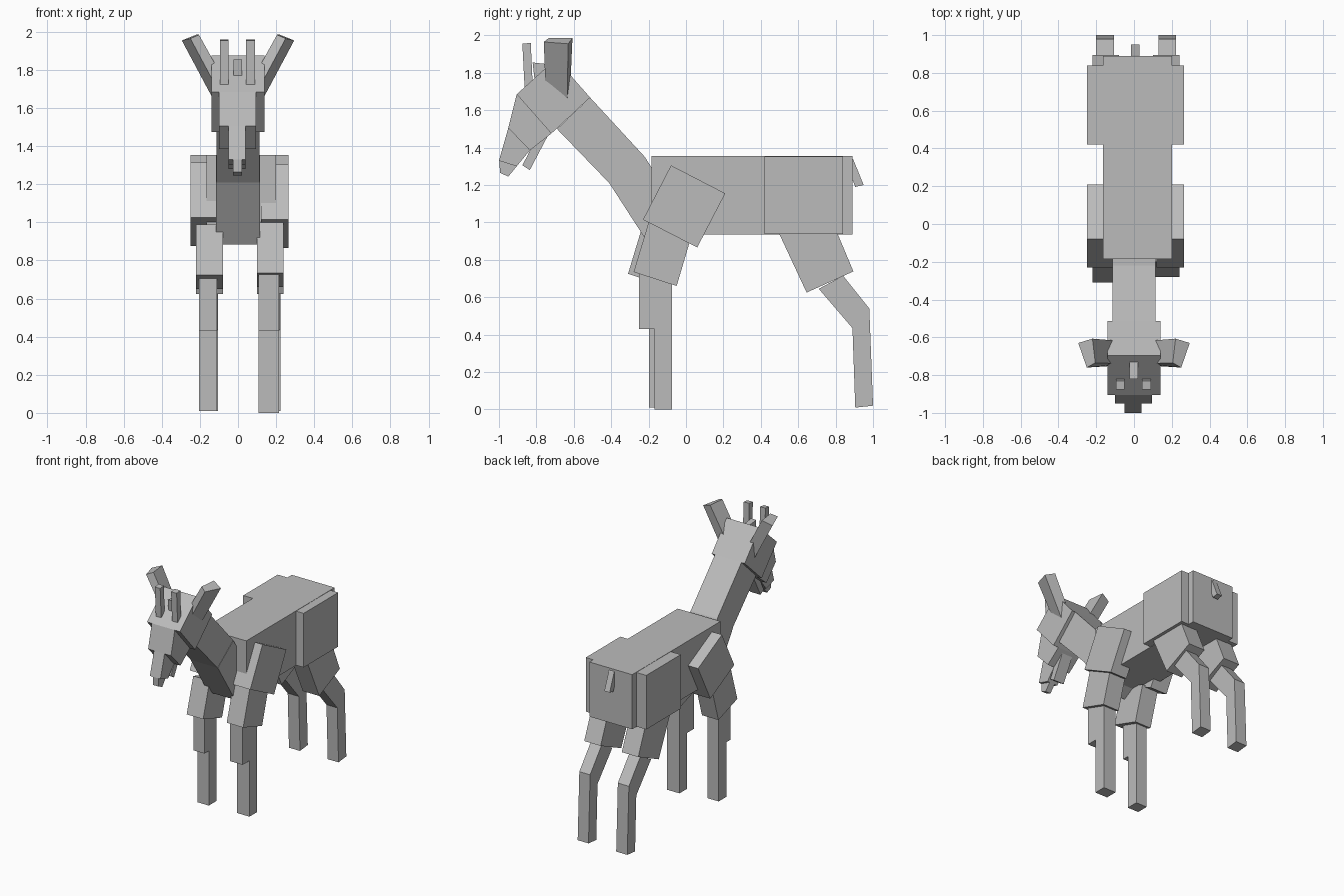
import bpy, bmesh

grey = bpy.data.materials.new("plain grey")
grey.diffuse_color = (0.5, 0.5, 0.5, 1)


def loft(name, a, b):
    """Solid between two matching rings of points."""
    bm = bmesh.new()
    va = [bm.verts.new(p) for p in a]
    vb = [bm.verts.new(p) for p in b]
    bm.faces.new(va)
    bm.faces.new(vb[::-1])
    n = len(va)
    for i in range(n):
        j = (i + 1) % n
        bm.faces.new((va[j], va[i], vb[i], vb[j]))
    bmesh.ops.recalc_face_normals(bm, faces=bm.faces)
    mesh = bpy.data.meshes.new(name)
    bm.to_mesh(mesh)
    bm.free()
    mesh.materials.append(grey)
    ob = bpy.data.objects.new(name, mesh)
    bpy.context.collection.objects.link(ob)
    return ob


def slab(name, x0, x1, profile, dy=0, dz=0):
    """Side profile of (y, z) points extruded from x0 to x1."""
    return loft(name, [(x0, y + dy, z + dz) for y, z in profile],
                [(x1, y + dy, z + dz) for y, z in profile])


def rect(y0, y1, z0, z1):
    return [(y0, z0), (y1, z0), (y1, z1), (y0, z1)]


# Body
slab("torso", -0.165, 0.20, rect(-0.185, 0.89, 0.935, 1.355))
slab("rump", -0.25, 0.265, rect(0.42, 0.84, 0.937, 1.353))
slab("tail", -0.015, 0.03, [(0.87, 1.355), (0.895, 1.335), (0.95, 1.20),
                            (0.905, 1.19), (0.87, 1.28)])

# Neck
slab("lower_neck", -0.115, 0.115, [(-0.22, 1.35), (-0.41, 1.21), (-0.20, 0.885), (0.0, 1.0)])
slab("upper_neck", -0.113, 0.113, [(-0.513, 1.668), (-0.22, 1.35), (-0.41, 1.21), (-0.69, 1.5)])

# Head and snout
slab("head", -0.14, 0.14, [(-0.905, 1.685), (-0.72, 1.475), (-0.513, 1.668), (-0.695, 1.875)])
slab("muzzle", -0.10, 0.095, [(-0.905, 1.685), (-0.95, 1.505), (-0.835, 1.385), (-0.72, 1.475)])
slab("nose", -0.05, 0.04, [(-0.95, 1.505), (-1.0, 1.33), (-0.905, 1.30), (-0.835, 1.385)])
slab("nose_tip", -0.025, 0.02, [(-0.997, 1.33), (-0.995, 1.265), (-0.95, 1.245), (-0.905, 1.30)])
slab("jaw", -0.05, 0.04, [(-0.73, 1.48), (-0.835, 1.28), (-0.875, 1.305), (-0.80, 1.45)])

# Horns and forelock
horn = [(-0.863, 1.725), (-0.82, 1.74), (-0.83, 1.96), (-0.875, 1.955)]
slab("left_horn", -0.095, -0.05, horn)
slab("right_horn", 0.043, 0.09, horn)
slab("forelock", -0.024, 0.02, [(-0.81, 1.765), (-0.71, 1.79), (-0.73, 1.845), (-0.82, 1.855)])

# Ears
for side, s in (("left", -1), ("right", 1)):
    tip = [(0.295, -0.63, 1.955), (0.22, -0.607, 1.985), (0.205, -0.735, 1.985), (0.25, -0.76, 1.965)]
    base = [(0.14, -0.635, 1.665), (0.065, -0.62, 1.695), (0.05, -0.74, 1.705), (0.095, -0.75, 1.675)]
    loft(side + "_ear", [(s * x, y, z) for x, y, z in tip], [(s * x, y, z) for x, y, z in base])

# Legs: shared profiles, with a slightly different stance on each side
shoulder = [(-0.08, 1.305), (0.21, 1.155), (0.06, 0.866), (-0.23, 1.015)]
foreleg = [(-0.20, 1.0), (0.03, 0.93), (-0.05, 0.66), (-0.28, 0.735)]
thigh = [(0.47, 1.0), (0.785, 1.0), (0.895, 0.738), (0.645, 0.625)]
hock = [(0.71, 0.645), (0.84, 0.715), (0.98, 0.54), (0.89, 0.435)]
hoof = [(0.89, 0.435), (0.98, 0.54), (1.0, 0.02), (0.905, 0.01)]

for side, xs, dy, dz in (
        ("left", [(-0.25, -0.105), (-0.22, -0.08), (-0.205, -0.11), (-0.22, -0.08), (-0.20, -0.106)], -0.03, 0.01),
        ("right", [(0.12, 0.265), (0.10, 0.24), (0.108, 0.215), (0.10, 0.24), (0.13, 0.222)], 0, 0)):
    slab(side + "_shoulder", *xs[0], shoulder, 0, dz)
    slab(side + "_upper_foreleg", *xs[1], foreleg, dy, -dz)
    slab(side + "_front_shin", *xs[2], rect(-0.25, -0.15, 0.43, 0.76))
    slab(side + "_front_cannon", *xs[2], rect(-0.168, -0.075, 0, 0.72), dy, dz)
    slab(side + "_thigh", *xs[3], thigh)
    slab(side + "_hock", *xs[4], hock)
    slab(side + "_hind_cannon", *xs[4], hoof)
